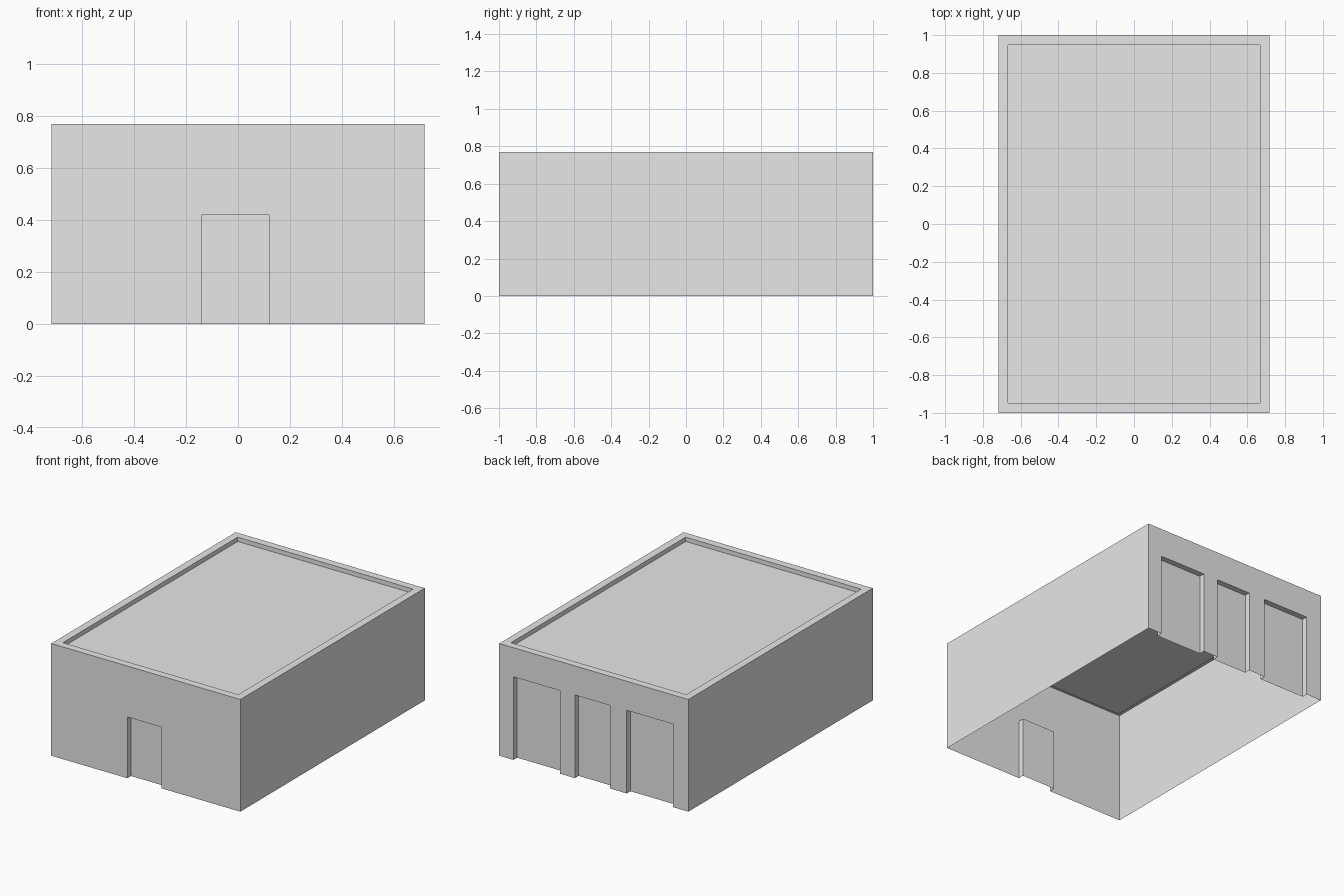
import bpy
import bmesh
from mathutils import Vector

cube = bpy.data.objects.get("Cube")
if cube:
    bpy.data.objects.remove(cube, do_unlink=True)

WIDTH, LENGTH, HEIGHT = 0.718, 1.0, 0.77   # half width, half length, full height
RIM, ROOF_DROP, RECESS = 0.052, 0.03, 0.04

grey = bpy.data.materials.new("plain_grey")
grey.use_nodes = True
grey.diffuse_color = (0.8, 0.8, 0.8, 1)
grey.node_tree.nodes["Principled BSDF"].inputs["Base Color"].default_value = (0.8, 0.8, 0.8, 1)


def make_object(name, polygons):
    """Make a flat-shaded object from lists of corner points."""
    bm = bmesh.new()
    for points in polygons:
        bm.faces.new([bm.verts.new(p) for p in points])
    bmesh.ops.remove_doubles(bm, verts=bm.verts, dist=0.0001)
    mesh = bpy.data.meshes.new(name)
    bm.to_mesh(mesh)
    bm.free()
    mesh.materials.append(grey)
    obj = bpy.data.objects.new(name, mesh)
    bpy.context.collection.objects.link(obj)


def end_wall(name, side, openings):
    """Thin end wall with doorways; side is -1 for front and 1 for back."""
    def facing(points):
        return points if side < 0 else points[::-1]

    inward = Vector((0, -side * RECESS, 0))
    outline = [Vector((-WIDTH, side * LENGTH, 0))]
    reveals = []
    for number, (x0, x1, top) in enumerate(openings, 1):
        edge = [Vector((x, side * LENGTH, z))
                for x, z in ((x0, 0), (x0, top), (x1, top), (x1, 0))]
        outline += edge
        # Jambs and lintel
        for a, b in zip(edge, edge[1:]):
            reveals.append(facing([a, a + inward, b + inward, b]))
        # Recessed door panel
        panel = [p + inward for p in reversed(edge)]
        make_object(f"{name}_door_{number}", [facing(panel)])
    outline += [Vector((x, side * LENGTH, z))
                for x, z in ((WIDTH, 0), (WIDTH, HEIGHT), (-WIDTH, HEIGHT))]
    make_object(f"{name}_wall", [facing(outline)] + reveals)


# End walls with their doors
end_wall("front", -1, [(-0.14, 0.12, 0.42)])
end_wall("back", 1, [(-0.60, -0.25, 0.57), (-0.122, 0.143, 0.57), (0.257, 0.61, 0.57)])

# Plain side walls
for name, side in (("left", 1), ("right", -1)):
    x = side * WIDTH
    make_object(f"{name}_wall", [[(x, -side * LENGTH, 0), (x, side * LENGTH, 0),
                                  (x, side * LENGTH, HEIGHT), (x, -side * LENGTH, HEIGHT)]])


def ring(inset, z):
    return [(sx * (WIDTH - inset), sy * (LENGTH - inset), z)
            for sx, sy in ((-1, -1), (1, -1), (1, 1), (-1, 1))]


# Parapet rim and sunken roof
loops = [ring(0, HEIGHT), ring(RIM, HEIGHT), ring(RIM, HEIGHT - ROOF_DROP)]
parapet = [[a[i], a[(i + 1) % 4], b[(i + 1) % 4], b[i]]
           for a, b in zip(loops, loops[1:]) for i in range(4)]
make_object("parapet", parapet)
make_object("roof", [loops[-1]])
